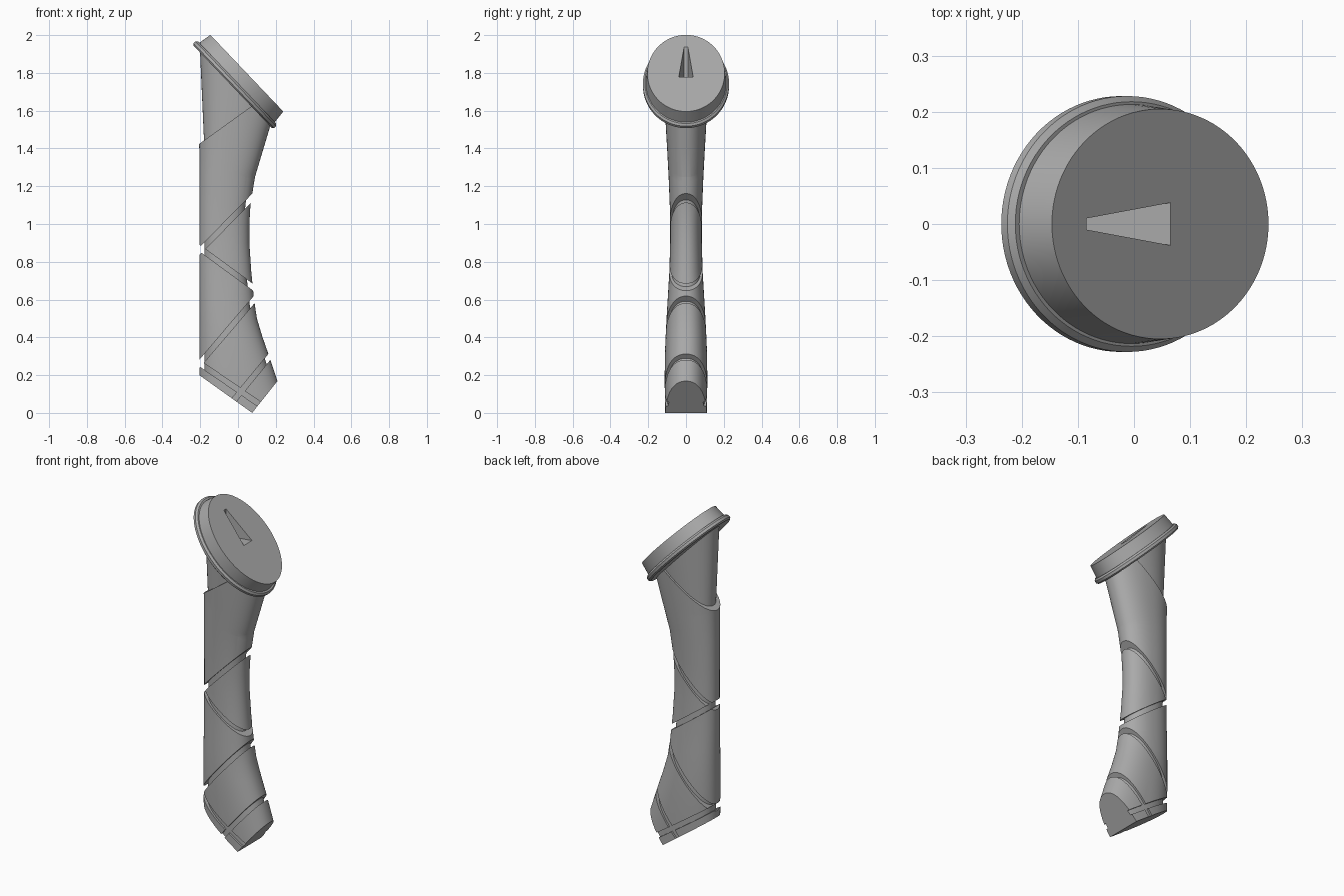
import bpy, bmesh, math
from mathutils import Vector, Matrix

if "Cube" in bpy.data.objects:
    bpy.data.objects.remove(bpy.data.objects["Cube"])

grey = bpy.data.materials.new("plain grey")
grey.use_nodes = True
colour = (0.4, 0.4, 0.4, 1)
grey.diffuse_color = colour
grey.node_tree.nodes["Principled BSDF"].inputs["Base Color"].default_value = colour


def finish(name, bm):
    bmesh.ops.recalc_face_normals(bm, faces=bm.faces)
    mesh = bpy.data.meshes.new(name)
    bm.to_mesh(mesh)
    bm.free()
    mesh.materials.append(grey)
    ob = bpy.data.objects.new(name, mesh)
    bpy.context.collection.objects.link(ob)
    return ob


def smooth(ob, angle=30):
    bpy.ops.object.select_all(action="DESELECT")
    ob.select_set(True)
    bpy.context.view_layer.objects.active = ob
    bpy.ops.object.shade_smooth_by_angle(angle=math.radians(angle))


def loft(rings, power=2.0, sides=72):
    """Rings of (height, centre x, half x, half y) joined into a closed solid."""
    bm = bmesh.new()
    loops = []
    for z, cx, hx, hy in rings:
        loop = []
        for i in range(sides):
            a = math.tau * i / sides
            c, s = math.cos(a), math.sin(a)
            x = math.copysign(abs(c) ** (2 / power), c)
            y = math.copysign(abs(s) ** (2 / power), s)
            loop.append(bm.verts.new((cx + hx * x, hy * y, z)))
        loops.append(loop)
    for lo, hi in zip(loops, loops[1:]):
        for i in range(sides):
            j = (i + 1) % sides
            bm.faces.new((lo[i], lo[j], hi[j], hi[i]))
    bm.faces.new(loops[0])
    bm.faces.new(loops[-1])
    return bm


def cut(ob, cutters):
    for cutter in cutters:
        mod = ob.modifiers.new("cut", "BOOLEAN")
        mod.operation, mod.solver, mod.object = "DIFFERENCE", "EXACT", cutter
    bpy.context.view_layer.update()
    result = bpy.data.meshes.new_from_object(
        ob.evaluated_get(bpy.context.evaluated_depsgraph_get()))
    ob.modifiers.clear()
    ob.data = result
    for cutter in cutters:
        bpy.data.objects.remove(cutter)


# Grip outline: height, front edge x, half depth
outline = [(-.1, .3, .11), (.15, .215, .113), (.3, .165, .112), (.4, .13, .108),
           (.5, .1, .103), (.6, .085, .097), (.75, .07, .088), (.9, .06, .084),
           (1, .06, .084), (1.1, .066, .086), (1.25, .09, .092), (1.4, .135, .1),
           (1.5, .165, .106), (2.1, .345, .135)]
tilt = Vector((.725, 0, .69)).normalized()
cap_centre = Vector((-.025, 0, 1.73))


def grip(name, inset_x, inset_y):
    rings = []
    for z, right, half in outline:
        left = -.205 - .045 * max(0, z - 1.4)
        rings.append((z, (left + right) / 2, (right - left) / 2 - inset_x, half - inset_y))
    bm = loft(rings, 2.2)
    # Slanted top and two-sided pointed foot
    for point, normal in ((cap_centre + tilt * .01, tilt),
                          (Vector((.075, 0, 0)), Vector((-.2, 0, -.28))),
                          (Vector((.075, 0, 0)), Vector((.17, 0, -.135)))):
        geom = bm.verts[:] + bm.edges[:] + bm.faces[:]
        bmesh.ops.bisect_plane(bm, geom=geom, plane_co=point, plane_no=normal, clear_outer=True)
        bmesh.ops.holes_fill(bm, edges=[e for e in bm.edges if e.is_boundary], sides=0)
    return finish(name, bm)


def slab(x0, z0, x1, z1, width=.028):
    """Thin tilted plate that cuts one groove right round the grip."""
    run = Vector((x1 - x0, 0, z1 - z0))
    turn = Matrix.Rotation(-math.atan2(run.z, run.x), 4, "Y")
    bm = bmesh.new()
    bmesh.ops.create_cube(bm, size=1, matrix=Matrix.Translation(
        ((x0 + x1) / 2, 0, (z0 + z1) / 2)) @ turn @ Matrix.Diagonal((1, 1, width, 1)))
    return finish("groove_cutter", bm)


# Grip: outer wrap with crossing grooves over a slimmer core
wrap = grip("grip_wrap", 0, 0)
cut(wrap, [slab(-.2, 1.445, .05, 1.625), slab(-.2, 1.455, .09, 1.23),
           slab(-.2, .86, .07, 1.135), slab(-.2, .87, .08, .665),
           slab(-.2, .265, .09, .605), slab(-.2, .26, .1, .055),
           slab(-.02, .07, .165, .295)])
smooth(wrap)
smooth(grip("grip_core", .027, .011))

# Pommel cap: flange and tapered oval disc on the slanted top
to_cap = Matrix.Translation(cap_centre) @ Matrix.Rotation(math.atan2(tilt.x, tilt.z), 4, "Y")


def cap_part(name, rings):
    bm = loft([(z, 0, hx, hy) for z, hx, hy in rings], sides=96)
    bm.transform(to_cap)
    return finish(name, bm)


smooth(cap_part("cap_flange", [(-.005, .3, .22), (.003, .31, .228),
                               (.018, .31, .228), (.028, .3, .218)]))
disc = cap_part("cap_disc", [(.02, .291, .214), (.099, .28, .205)])

# Wedge-shaped level pocket sunk straight down into the disc
bm = bmesh.new()
base = bm.faces.new([bm.verts.new((x, y, 1.779)) for x, y in
                     ((-.085, -.01), (.065, -.038), (.065, .038), (-.085, .01))])
walls = bmesh.ops.extrude_face_region(bm, geom=[base])["geom"]
bmesh.ops.translate(bm, vec=(0, 0, .4),
                    verts=[v for v in walls if isinstance(v, bmesh.types.BMVert)])
pocket = finish("pocket_cutter", bm)
# The flange and grip stay below the pocket floor except at its tail
for part in (disc, bpy.data.objects["cap_flange"], wrap, bpy.data.objects["grip_core"]):
    tool = pocket.copy()
    bpy.context.collection.objects.link(tool)
    cut(part, [tool])
    smooth(part)
bpy.data.objects.remove(pocket)
